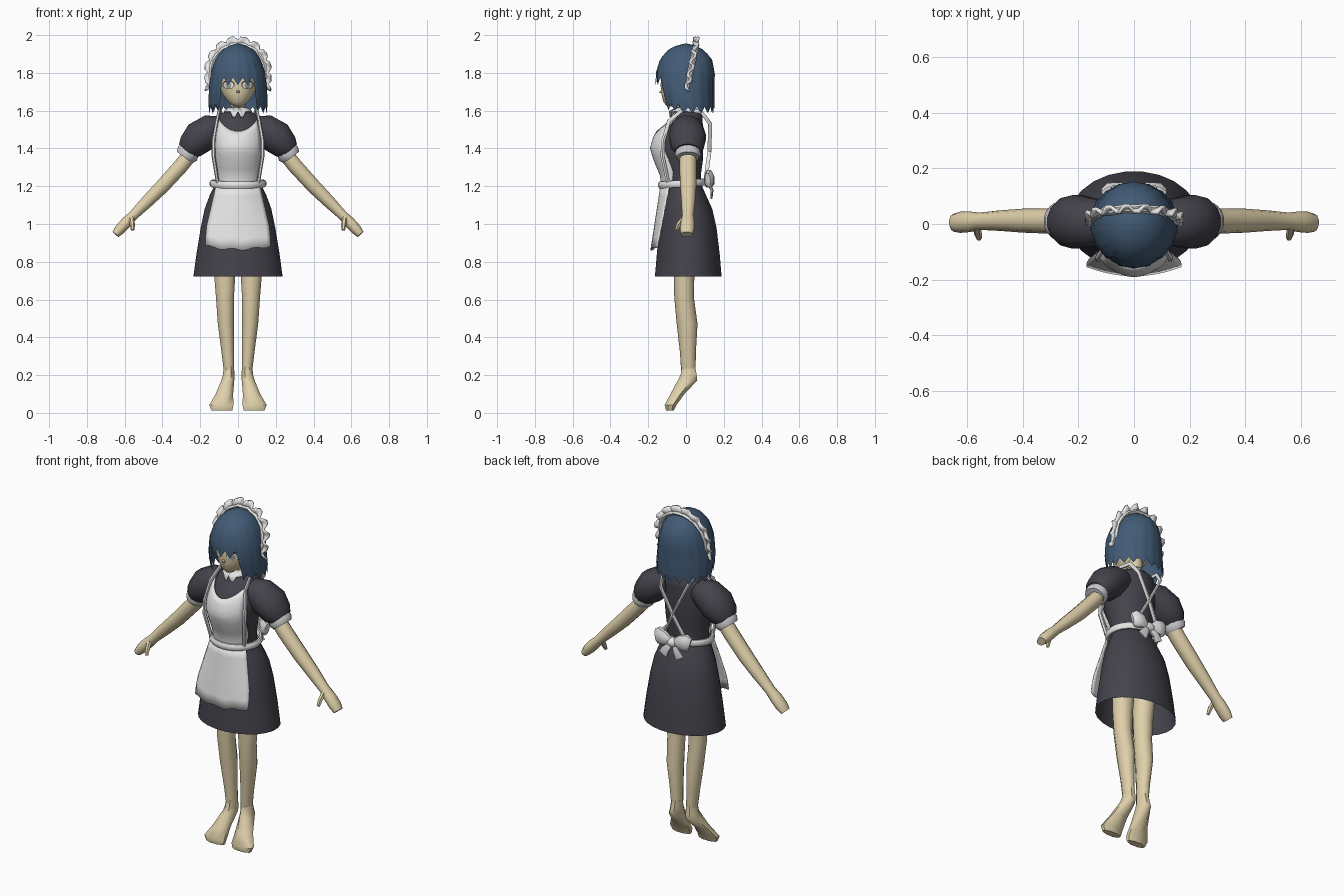
import bpy, bmesh, math
from mathutils import Vector


def mat(name, r, g, b):
    m = bpy.data.materials.new(name)
    m.diffuse_color = (r, g, b, 1)
    return m


SKIN = mat("skin", .74, .63, .40)
HAIR = mat("blue_hair", .055, .105, .18)
DRESS = mat("charcoal_cloth", .058, .055, .070)
WHITE = mat("white_cloth", .78, .78, .78)
CUFF = mat("grey_white_cloth", .58, .58, .60)
DARK = mat("dark_line", .05, .04, .04)
IRIS = mat("grey_iris", .36, .33, .28)


def build(name, verts, faces, m, angle=50, thick=0):
    bm = bmesh.new()
    vs = [bm.verts.new(v) for v in verts]
    for f in faces:
        bm.faces.new([vs[i] for i in f])
    bmesh.ops.remove_doubles(bm, verts=bm.verts, dist=.0002)
    bmesh.ops.recalc_face_normals(bm, faces=bm.faces)
    me = bpy.data.meshes.new(name)
    bm.to_mesh(me)
    bm.free()
    me.materials.append(m)
    for p in me.polygons:
        p.use_smooth = True
    me.set_sharp_from_angle(angle=math.radians(angle))
    ob = bpy.data.objects.new(name, me)
    bpy.context.collection.objects.link(ob)
    if thick:
        mod = ob.modifiers.new("thickness", 'SOLIDIFY')
        mod.thickness = thick
        mod.offset = 0
    return ob


def tube(name, pts, m, n=12, s=1, flat=False, ref=(0, 1, 0), closed=False, caps=True):
    """Skin elliptical rings (x, y, z, ra, rb) along a path; s=-1 mirrors in x."""
    P = [Vector(p[:3]) for p in pts]
    k, verts, faces = len(P), [], []
    for i, p in enumerate(pts):
        a, b = Vector((1, 0, 0)), Vector((0, 1, 0))
        if not flat:
            nxt = P[(i + 1) % k] if closed else P[min(i + 1, k - 1)]
            prv = P[i - 1] if closed else P[max(i - 1, 0)]
            t = (nxt - prv).normalized()
            a = Vector(ref).cross(t).normalized()
            b = t.cross(a)
        for j in range(n):
            w = math.tau * (j + .5) / n
            v = P[i] + a * p[3] * math.cos(w) + b * p[4] * math.sin(w)
            verts.append((v.x * s, v.y, v.z))
    for i in range(k if closed else k - 1):
        for j in range(n):
            i2, j2 = (i + 1) % k, (j + 1) % n
            faces.append((i * n + j, i * n + j2, i2 * n + j2, i2 * n + j))
    if caps and not closed:
        faces += [tuple(range(n)), tuple(range((k - 1) * n, k * n))]
    return build(name, verts, faces, m)


def loft(name, rings, m, n=16, **kw):
    return tube(name, [(0, cy, z, rx, ry) for z, cy, rx, ry in rings], m, n, flat=True, **kw)


def sheet(name, f, nu, nv, m, thick=0, angle=60):
    verts = [f(2 * i / nu - 1, j / nv) for j in range(nv + 1) for i in range(nu + 1)]
    w = nu + 1
    faces = [(j * w + i, j * w + i + 1, (j + 1) * w + i + 1, (j + 1) * w + i)
             for j in range(nv) for i in range(nu)]
    return build(name, verts, faces, m, angle, thick)


def section(rings, z):
    """Interpolated (cy, rx, ry) of a ring table sorted by rising z."""
    z = max(rings[0][0], min(rings[-1][0], z))
    for a, b in zip(rings, rings[1:]):
        if z <= b[0]:
            t = (z - a[0]) / (b[0] - a[0])
            return [a[i] + (b[i] - a[i]) * t for i in (1, 2, 3)]


def front_y(rings, x, z):
    cy, rx, ry = section(rings, z)
    return cy - ry * math.sqrt(max(.05, 1 - (x / rx) ** 2))


# Head, neck and eyes
face = [(1.622, -.07, .022, .03), (1.645, -.055, .052, .066), (1.69, -.033, .086, .1),
        (1.74, -.022, .102, .112), (1.80, -.01, .112, .12), (1.88, 0, .09, .1), (1.92, 0, .05, .06)]
loft("head", face, SKIN)
loft("neck", [(1.55, .015, .045, .045), (1.62, .005, .04, .042), (1.70, 0, .045, .05)], SKIN, 10)
tube("nose", [(0, -.128, 1.70, .012, .012), (0, -.143, 1.696, .003, .003)], SKIN, 4, ref=(0, 0, 1))
for s, side in ((1, "left"), (-1, "right")):
    for part, c, w, h, off, m in (("eye_rim", 1.738, .031, .024, .002, DARK), ("eye", 1.735, .027, .019, .004, WHITE),
                                  ("iris", 1.735, .013, .018, .006, IRIS)):
        def eye(u, v):
            x = .05 + w * u
            z = c + h * (2 * v - 1) * math.sqrt(1 - .85 * u * u)
            return (s * x, front_y(face, x, z) - off, z)
        sheet(f"{side}_{part}", eye, 6, 2, m)

# Bobbed hair with ragged fringe, side locks and back
hair = [(1.56, .018, .150, .125), (1.65, .005, .157, .145), (1.72, -.005, .153, .153), (1.80, -.003, .144, .154),
        (1.87, 0, .121, .137), (1.92, 0, .086, .097), (1.945, 0, .046, .052), (1.956, 0, 0, 0)]


def strands(u, v):
    i = round((u + 1) * 36)
    deg = abs(u) * 180
    jag = (0, .022, .04, .018)[i % 4]
    low = 1.735 + jag if deg < 36 else (1.60 if deg < 75 else 1.585) + jag * .9
    z = 1.956 - (1.956 - low) * v ** 1.6
    cy, rx, ry = section(hair, z)
    k = 1 + (.02 if i % 4 == 0 else 0) * v
    a = u * math.pi
    return (rx * k * math.sin(a), cy - ry * k * math.cos(a), z)


sheet("bob_hair", strands, 72, 10, HAIR)


# Frilled headband
def frill(u, v):
    th = abs(u) * math.radians(122)
    x = math.copysign(math.sin(min(th, math.pi / 2)), u)
    i = round((u + 1) * 22)
    r = -.006 + v * (.05, .046, .028, .046)[i % 4] * (1 - .3 * abs(u))
    wave = (.012, -.012)[i // 2 % 2] * v
    return (x * (.146 + r), .055 - .033 * (1 - math.cos(th)) + wave, 1.80 + math.cos(th) * (.152 + r))


sheet("headband_frill", frill, 44, 2, WHITE, .012, 35)
arc = [frill(i / 10 - 1, .12) for i in range(21)]
tube("headband", [(*p, .012, .016) for p in arc], WHITE, 6)

# Dress bodice and open skirt
body = [(1.18, -.015, .12, .095), (1.26, -.02, .118, .1), (1.33, -.03, .13, .12), (1.40, -.04, .14, .133),
        (1.47, -.03, .142, .122), (1.53, -.01, .135, .1), (1.575, .01, .108, .078), (1.605, .005, .05, .05)]
loft("bodice", body, DRESS, 20)
loft("skirt", [(.722, .012, .238, .178), (.84, .012, .222, .168), (.98, .01, .199, .153), (1.08, .005, .178, .135),
               (1.15, -.004, .152, .112), (1.21, -.015, .122, .097)], DRESS, 24, caps=False)


# Pointed collar
def collar(u, v):
    a = u * math.pi
    drop = .022 + (.03 if .04 < abs(u) < .16 else 0)
    r = .044 + v * .03
    return (r * math.sin(a), .002 - r * 1.05 * math.cos(a) - v * .012, 1.618 - v * drop)


sheet("collar", collar, 32, 1, WHITE, .005)


# Apron bib and hanging apron skirt
def bib(u, v):
    z = 1.20 + v * (.29 + .07 * u * u)
    w = .103 + .02 * math.sin(min(1, (z - 1.2) / .36) * math.pi)
    return (u * w, front_y(body, u * w, z) - .015, z)


def panel(u, v):
    w = .115 + .055 * min(1, v * 1.35)
    z = 1.205 - v * (.34 - .018 * u * u + .006 * math.sin(u * 9))
    return (u * w, -.132 - .052 * v + (.045 - .012 * v) * u * u, z)


sheet("apron_bib", bib, 12, 10, WHITE, .007)
sheet("apron_skirt", panel, 16, 6, WHITE, .007)

# Waistband and back bow
tube("waistband", [(.138 * math.cos(a), -.018 - .118 * math.sin(a), 1.214 - .008 * math.sin(a), .013, .02)
                   for a in (math.tau * i / 24 for i in range(24))], WHITE, 8, ref=(0, 0, 1), closed=True)
tube("bow_knot", [(-.025, .12, 1.22, .02, .022), (0, .122, 1.22, .03, .03), (.025, .12, 1.22, .02, .022)],
     WHITE, 8, ref=(0, 0, 1))

for s, side in ((1, "left"), (-1, "right")):
    tube(f"{side}_bow_loop", [(.01, .12, 1.22, .014, .018), (.05, .128, 1.235, .024, .042),
                              (.09, .122, 1.24, .028, .05), (.108, .115, 1.235, .016, .036)],
         WHITE, 8, s, ref=(0, 0, 1))
    tube(f"{side}_bow_tail", [(.01, .125, 1.21, .014, .01), (.035, .138, 1.18, .024, .008),
                              (.055, .135, 1.145, .032, .006)], WHITE, 6, s)
    # Straps run up the bib edge, over the shoulder and cross at the back
    tube(f"{side}_strap", [(.108, -.095, 1.22, .011, .009), (.13, -.125, 1.36, .012, .01), (.13, -.12, 1.44, .012, .01),
                           (.112, -.09, 1.545, .012, .009), (.098, -.015, 1.607, .012, .008),
                           (.092, .08, 1.595, .012, .008), (.075, .128, 1.53, .012, .008),
                           (0, .124, 1.385, .012, .008), (-.075, .105, 1.24, .012, .008)],
         WHITE, 6, s, ref=(1, 0, 0))
    # Puff sleeve and cuff
    tube(f"{side}_sleeve", [(.085, .005, 1.515, .06, .07), (.14, .005, 1.50, .085, .088), (.205, .008, 1.458, .092, .1),
                            (.25, .008, 1.41, .075, .088), (.272, .008, 1.386, .056, .066)], DRESS, 12, s)
    tube(f"{side}_cuff", [(.252, .01, 1.392, .056, .062), (.268, .01, 1.372, .064, .07),
                          (.283, .01, 1.352, .052, .06)], CUFF, 14, s)
    # Arm, mitten hand and thumb
    tube(f"{side}_arm", [(.24, .01, 1.385, .042, .045), (.30, .01, 1.31, .042, .045), (.40, .012, 1.20, .04, .043),
                         (.48, .012, 1.12, .035, .037), (.555, .01, 1.045, .027, .031),
                         (.59, .008, 1.01, .031, .037), (.625, .006, .972, .03, .038),
                         (.648, .004, .945, .022, .032)], SKIN, 10, s)
    tube(f"{side}_thumb", [(.565, -.012, 1.035, .012, .014), (.56, -.038, 1.00, .014, .014),
                           (.557, -.052, .968, .009, .01)], SKIN, 6, s, ref=(1, 0, 0))
    # Leg and pointed foot
    tube(f"{side}_leg", [(.072, .0, .95, .066, .07), (.07, -.01, .72, .058, .054), (.069, -.01, .61, .05, .052),
                         (.064, .006, .47, .045, .055), (.054, .01, .32, .035, .042), (.047, .013, .21, .028, .038)],
         SKIN, 10, s, flat=True)
    tube(f"{side}_foot", [(.047, .013, .25, .029, .038), (.05, .014, .20, .033, .046), (.054, .008, .172, .037, .056),
                          (.072, -.045, .10, .05, .04), (.088, -.082, .042, .069, .034),
                          (.085, -.085, .012, .06, .022)], SKIN, 8, s, flat=True)
